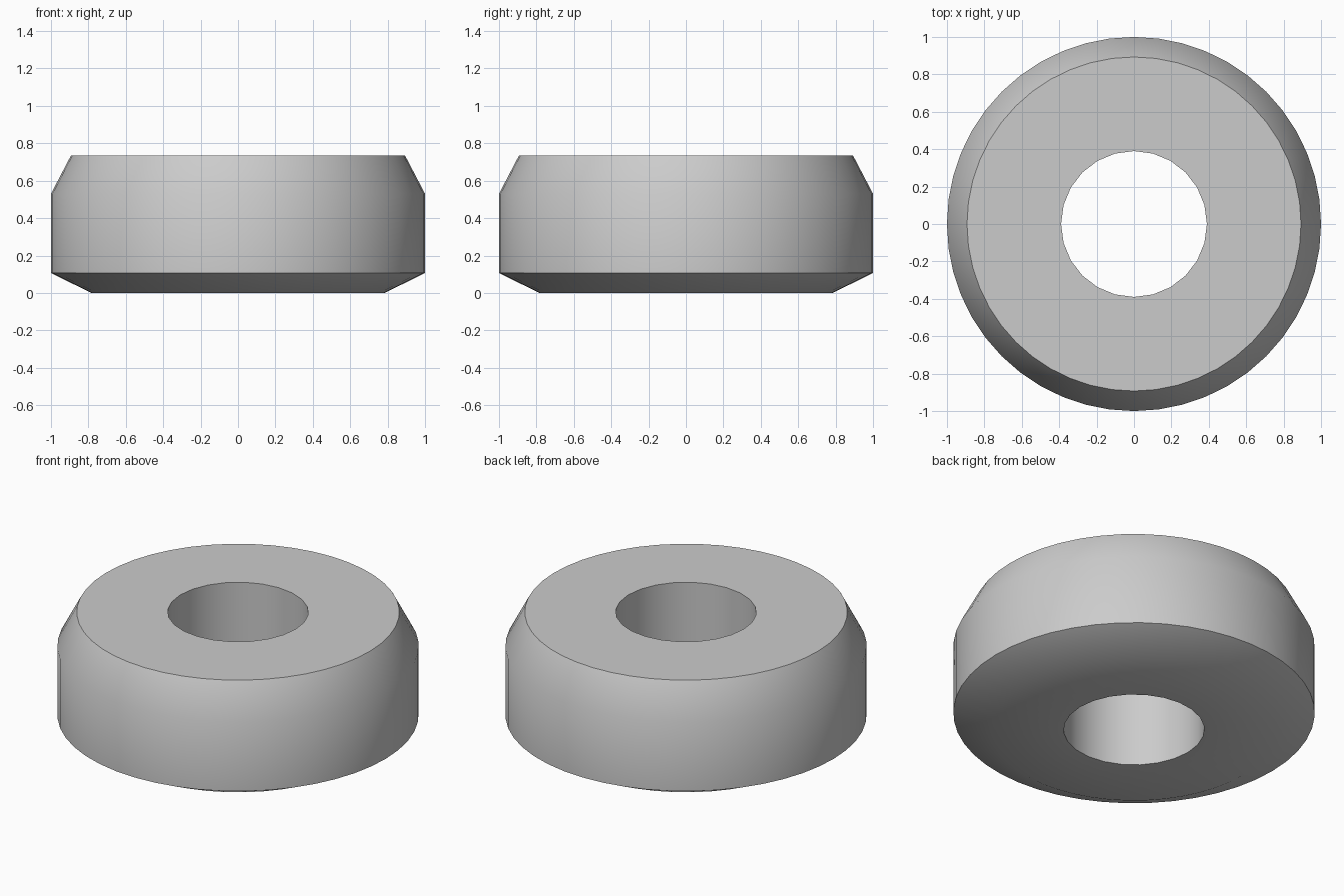
import bpy, bmesh
from math import sin, cos, pi, radians

cube = bpy.data.objects.get("Cube")
if cube:
    bpy.data.objects.remove(cube, do_unlink=True)

SIDES = 48
# Closed section of the ring: radius, height, whether it is a coarse 24-sided loop
PROFILE = [(0.39, 0.0, True), (0.785, 0.0, False), (1.0, 0.107, False),
           (1.0, 0.53, False), (0.893, 0.735, False), (0.39, 0.735, True)]

grey = bpy.data.materials.new("plain grey")
grey.use_nodes = True
colour = (0.6, 0.6, 0.6, 1)
grey.diffuse_color = colour
grey.node_tree.nodes["Principled BSDF"].inputs["Base Color"].default_value = colour


def loop(bm, radius, z, coarse):
    """One loop of vertices; a coarse loop has its odd points on the chords."""
    verts = []
    for i in range(SIDES):
        a = 2 * pi * i / SIDES
        r = radius * cos(2 * pi / SIDES) if coarse and i % 2 else radius
        verts.append(bm.verts.new((r * sin(a), r * cos(a), z)))
    return verts


# Chamfered ring with a round bore
bm = bmesh.new()
loops = [loop(bm, *p) for p in PROFILE]
for k, low in enumerate(loops):
    high = loops[(k + 1) % len(loops)]
    for i in range(SIDES):
        j = (i + 1) % SIDES
        bm.faces.new((low[i], low[j], high[j], high[i]))
bmesh.ops.recalc_face_normals(bm, faces=bm.faces)
mesh = bpy.data.meshes.new("chamfered_ring")
bm.to_mesh(mesh)
bm.free()
mesh.materials.append(grey)

ring = bpy.data.objects.new("chamfered_ring", mesh)
bpy.context.collection.objects.link(ring)
bpy.ops.object.select_all(action="DESELECT")
ring.select_set(True)
bpy.context.view_layer.objects.active = ring
bpy.ops.object.shade_smooth_by_angle(angle=radians(30))
